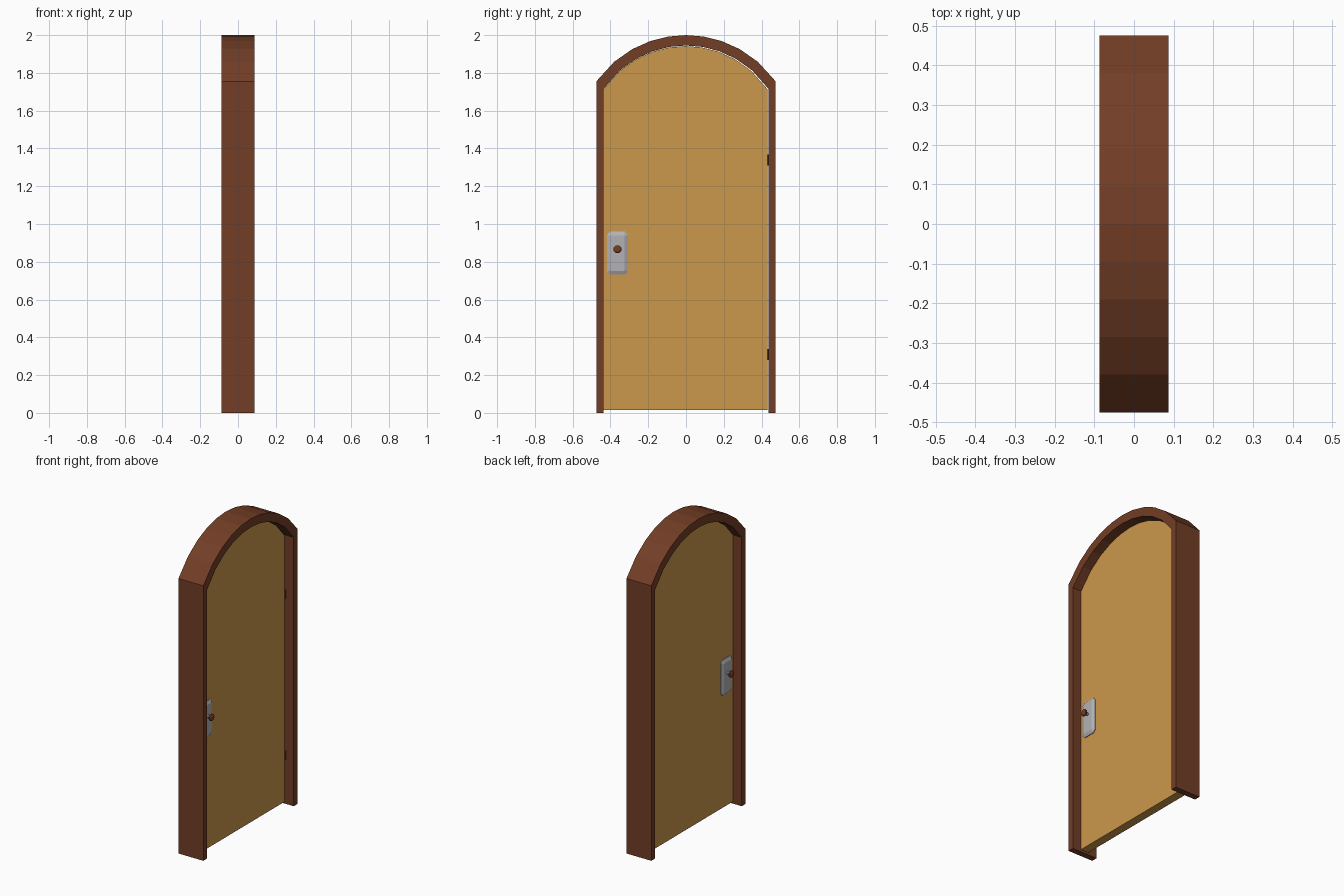
import bpy, bmesh, math

if "Cube" in bpy.data.objects:
    bpy.data.objects.remove(bpy.data.objects["Cube"])


def material(name, rgb):
    m = bpy.data.materials.new(name)
    m.diffuse_color = (*rgb, 1.0)
    m.use_nodes = True
    m.node_tree.nodes["Principled BSDF"].inputs["Base Color"].default_value = m.diffuse_color
    return m


BROWN = material("dark_brown_wood", (0.17, 0.048, 0.019))
TAN = material("tan_wood", (0.60, 0.315, 0.070))
GREY = material("grey_metal", (0.45, 0.45, 0.47))


def loft(name, rings, mat):
    """Join equal-length rings of points with quads and cap both ends."""
    bm = bmesh.new()
    rows = [[bm.verts.new(p) for p in r] for r in rings]
    n = len(rows[0])
    for a, b in zip(rows, rows[1:]):
        for i in range(n):
            j = (i + 1) % n
            bm.faces.new((a[i], a[j], b[j], b[i]))
    bm.faces.new(rows[0])
    bm.faces.new(rows[-1])
    bmesh.ops.recalc_face_normals(bm, faces=bm.faces)
    me = bpy.data.meshes.new(name)
    bm.to_mesh(me)
    bm.free()
    me.materials.append(mat)
    ob = bpy.data.objects.new(name, me)
    bpy.context.collection.objects.link(ob)
    return ob


def arch(half, spring, top, base, steps=10):
    """Door-shaped outline in (y, z): up one side, over a round arch, down."""
    h = top - spring
    r = (half * half + h * h) / (2 * h)
    ys = [-half + 2 * half * i / steps for i in range(steps + 1)]
    curve = [(y, top - r + math.sqrt(r * r - y * y)) for y in ys]
    return [(-half, base)] + curve + [(half, base)]


# Frame: rectangular section swept around the arch
D = 0.0875
outer = arch(0.475, 1.755, 2.0, 0.0)
inner = arch(0.437, 1.715, 1.945, 0.0)
loft("door_frame",
     [[(-D, *o), (D, *o), (D, *i), (-D, *i)] for o, i in zip(outer, inner)],
     BROWN)

# Door leaf, a little clear of the frame on the hinge side and the floor
T = 0.0275
leaf = [(y - 0.0025, z) for y, z in arch(0.4345, 1.713, 1.942, 0.015)]
loft("door_leaf", [[(x, *p) for p in leaf] for x in (-T, T)], TAN)


def plate_ring(x, w, h, c):
    """Rectangle with cut corners, centred on the handle position."""
    pts = [(w, h - c), (w - c, h), (c - w, h), (-w, h - c),
           (-w, c - h), (c - w, -h), (w - c, -h), (w, c - h)]
    return [(x, -0.3625 + y, 0.846 + z) for y, z in pts]


def disc(x, r, n):
    return [(x, -0.3625 + r * math.cos((k + 0.5) * math.tau / n),
             0.867 + r * math.sin((k + 0.5) * math.tau / n)) for k in range(n)]


# Handle on each side: plate, stem and knob
for s, side in ((1, "right"), (-1, "left")):
    loft("handle_plate_" + side,
         [plate_ring(s * (T - 0.004), 0.055, 0.114, 0.016),
          plate_ring(s * (T + 0.005), 0.055, 0.114, 0.016),
          plate_ring(s * (T + 0.014), 0.037, 0.094, 0.004)], GREY)
    loft("handle_stem_" + side,
         [disc(s * 0.036, 0.010, 8), disc(s * 0.060, 0.010, 8)], GREY)
    loft("handle_knob_" + side,
         [disc(s * 0.056, 0.014, 8), disc(s * 0.062, 0.022, 8),
          disc(s * 0.072, 0.022, 8), disc(s * 0.077, 0.014, 8)], BROWN)

# Hinge barrels in the gap beside the leaf
for z, level in ((0.31, "lower"), (1.34, "upper")):
    loft("hinge_" + level,
         [[(T + 0.006 * math.cos(k * math.tau / 8),
            0.434 + 0.006 * math.sin(k * math.tau / 8), z + dz)
           for k in range(8)] for dz in (-0.029, 0.029)], BROWN)
